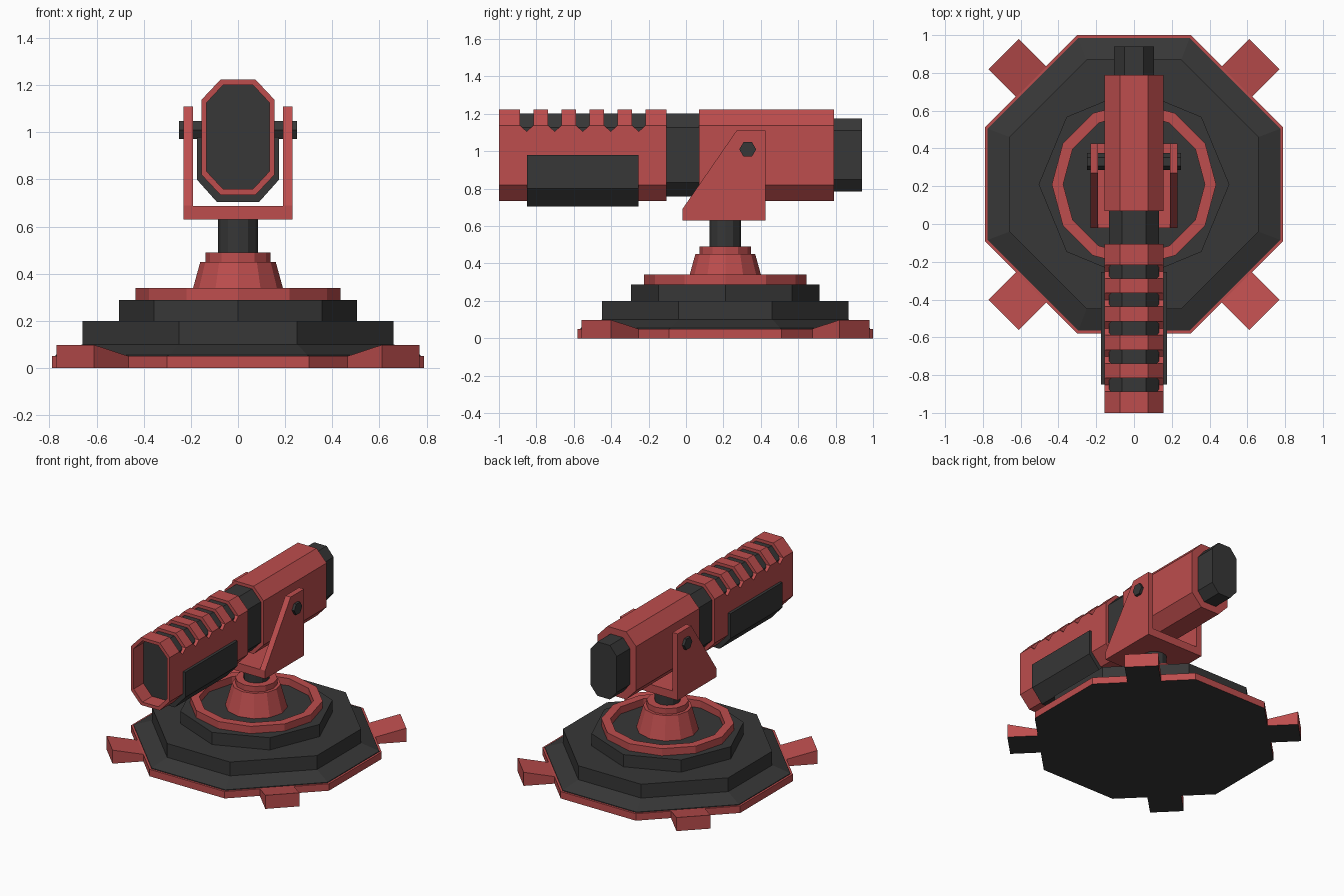
import bpy
import bmesh
from math import cos, sin, pi, radians
from mathutils import Matrix, Vector

cube = bpy.data.objects.get("Cube")
if cube:
    bpy.data.objects.remove(cube, do_unlink=True)

BASE_Y = 0.21  # centre of the turntable


def material(name, rgb):
    m = bpy.data.materials.new(name)
    m.diffuse_color = (*rgb, 1)
    m.use_nodes = True
    m.node_tree.nodes["Principled BSDF"].inputs["Base Color"].default_value = (*rgb, 1)
    return m


RED = material("red paint", (0.51, 0.075, 0.075))
BLACK = material("dark grey", (0.038, 0.038, 0.038))


def loft(name, rings, mat, wrap=False, dark_bottom=False):
    """Skin equal-sized rings; cap the ends, or wrap last to first."""
    bm = bmesh.new()
    loops = [[bm.verts.new(p) for p in ring] for ring in rings]
    n = len(loops[0])
    pairs = list(zip(loops, loops[1:]))
    if wrap:
        pairs.append((loops[-1], loops[0]))
    else:
        bm.faces.new(loops[0])
        bm.faces.new(loops[-1])
    for a, b in pairs:
        for i in range(n):
            j = (i + 1) % n
            bm.faces.new((a[i], a[j], b[j], b[i]))
    bmesh.ops.recalc_face_normals(bm, faces=bm.faces)
    if dark_bottom:
        for f in bm.faces:
            f.material_index = int(f.normal.z < -0.9)
    mesh = bpy.data.meshes.new(name)
    bm.to_mesh(mesh)
    bm.free()
    mesh.materials.append(mat)
    if dark_bottom:
        mesh.materials.append(BLACK)
    ob = bpy.data.objects.new(name, mesh)
    bpy.context.collection.objects.link(ob)
    return ob


def chamfered(hx, hy, cx, cy):
    """Outline of a rectangle with cut corners."""
    ix, iy = hx - cx, hy - cy
    return [(ix, -hy), (hx, -iy), (hx, iy), (ix, hy),
            (-ix, hy), (-hx, iy), (-hx, -iy), (-ix, -hy)]


def section(y, hx, z0, z1, cx, cz):
    """Barrel cross-section at y."""
    mid = (z0 + z1) / 2
    return [(x, y, z + mid) for x, z in chamfered(hx, (z1 - z0) / 2, cx, cz)]


def plate(z, h):
    """Base octagon with flat front at height z."""
    c = h * 0.62
    return [(x, y + BASE_Y, z) for x, y in chamfered(h, h, c, c)]


def disc(z, r, n=12):
    return [(r * cos(2 * pi * i / n), BASE_Y + r * sin(2 * pi * i / n), z) for i in range(n)]


def side_prism(name, profile, x0, x1, mat):
    """Extrude a (y, z) profile along x."""
    return loft(name, [[(x, y, z) for y, z in profile] for x in (x0, x1)], mat)


# Stepped base
loft("base_slab", [plate(0, 0.79), plate(0.05, 0.79)], RED, dark_bottom=True)
loft("base_lower_tier", [plate(0.045, 0.775), plate(0.055, 0.775),
                         plate(0.1, 0.66), plate(0.2, 0.66)], BLACK)
loft("base_upper_tier", [disc(0.19, 0.505, 8), disc(0.288, 0.505, 8)], BLACK)
loft("turntable_ring", [disc(0.28, 0.435), disc(0.34, 0.435),
                        disc(0.34, 0.375), disc(0.28, 0.375)], RED, wrap=True)

# Four wedge feet on the diagonals
for k in range(4):
    turn = Matrix.Translation((0, BASE_Y, 0)) @ Matrix.Rotation(radians(45 + 90 * k), 4, 'Z')
    outline = [(0.72, 0), (0.976, 0), (0.976, 0.098), (0.764, 0.049), (0.72, 0.049)]
    rings = [[turn @ Vector((d, w, z)) for d, z in outline] for w in (-0.113, 0.113)]
    loft("foot_%d" % (k + 1), rings, RED, dark_bottom=True)

# Pedestal
loft("pedestal_cone", [disc(0.28, 0.207), disc(0.45, 0.16)], RED)
loft("pedestal_collar", [disc(0.44, 0.138), disc(0.49, 0.138)], RED)
loft("post", [disc(0.45, 0.085), disc(0.64, 0.085)], BLACK)

# Yoke
side_prism("yoke_floor", [(-0.02, 0.63), (0.425, 0.63), (0.425, 0.688), (-0.02, 0.688)],
           -0.192, 0.192, RED)
arm = [(-0.02, 0.63), (0.425, 0.63), (0.425, 1.11), (0.27, 1.11), (-0.02, 0.69)]
for side, s in (("left", 1), ("right", -1)):
    side_prism(side + "_yoke_arm", arm, s * 0.19, s * 0.231, RED)
side_prism("pivot_pin", [(0.33 + 0.045 * cos(i * pi / 3), 1.01 + 0.045 * sin(i * pi / 3))
                         for i in range(6)], -0.25, 0.25, BLACK)

# Barrel: red shells over a dark core
outer = (0.155, 0.735, 1.223, 0.08, 0.085)
bore = (0.133, 0.759, 1.201, 0.07, 0.075)
shell = loft("front_shell", [section(-1, *outer), section(-0.105, *outer),
                             section(-0.105, *bore), section(-1, *bore)], RED, wrap=True)
loft("barrel_core", [section(-0.89, *bore), section(0.1, *bore)], BLACK)
loft("rear_shell", [section(0.07, *outer), section(0.79, *outer)], RED)
loft("rear_cap", [section(0.77, 0.105, 0.785, 1.175, 0.055, 0.065),
                  section(0.94, 0.105, 0.785, 1.175, 0.055, 0.065)], BLACK)

# V-bottomed cooling notches cut across the top of the front shell
for k in range(5):
    y = -0.852 + 0.15 * k
    notch = side_prism("notch_cutter_%d" % (k + 1),
                       [(y - 0.036, 1.3), (y - 0.036, 1.138), (y, 1.106),
                        (y + 0.036, 1.138), (y + 0.036, 1.3)], -0.3, 0.3, RED)
    notch.hide_render = True
    notch.hide_set(True)
    notch.display_type = 'WIRE'
    cut = shell.modifiers.new("notch", 'BOOLEAN')
    cut.operation = 'DIFFERENCE'
    cut.solver = 'EXACT'
    cut.object = notch

# Bake the cuts and drop the cutters
bpy.context.view_layer.update()
graph = bpy.context.evaluated_depsgraph_get()
baked = bpy.data.meshes.new_from_object(shell.evaluated_get(graph))
shell.modifiers.clear()
shell.data = baked
for ob in [o for o in bpy.data.objects if o.name.startswith("notch_cutter")]:
    bpy.data.objects.remove(ob, do_unlink=True)

# Hand grip wrapped under the front shell
grip = [(0.175, 0.98), (0.175, 0.8), (0.09, 0.705),
        (-0.09, 0.705), (-0.175, 0.8), (-0.175, 0.98)]
loft("under_grip", [[(x, y, z) for x, z in grip] for y in (-0.85, -0.255)], BLACK)
